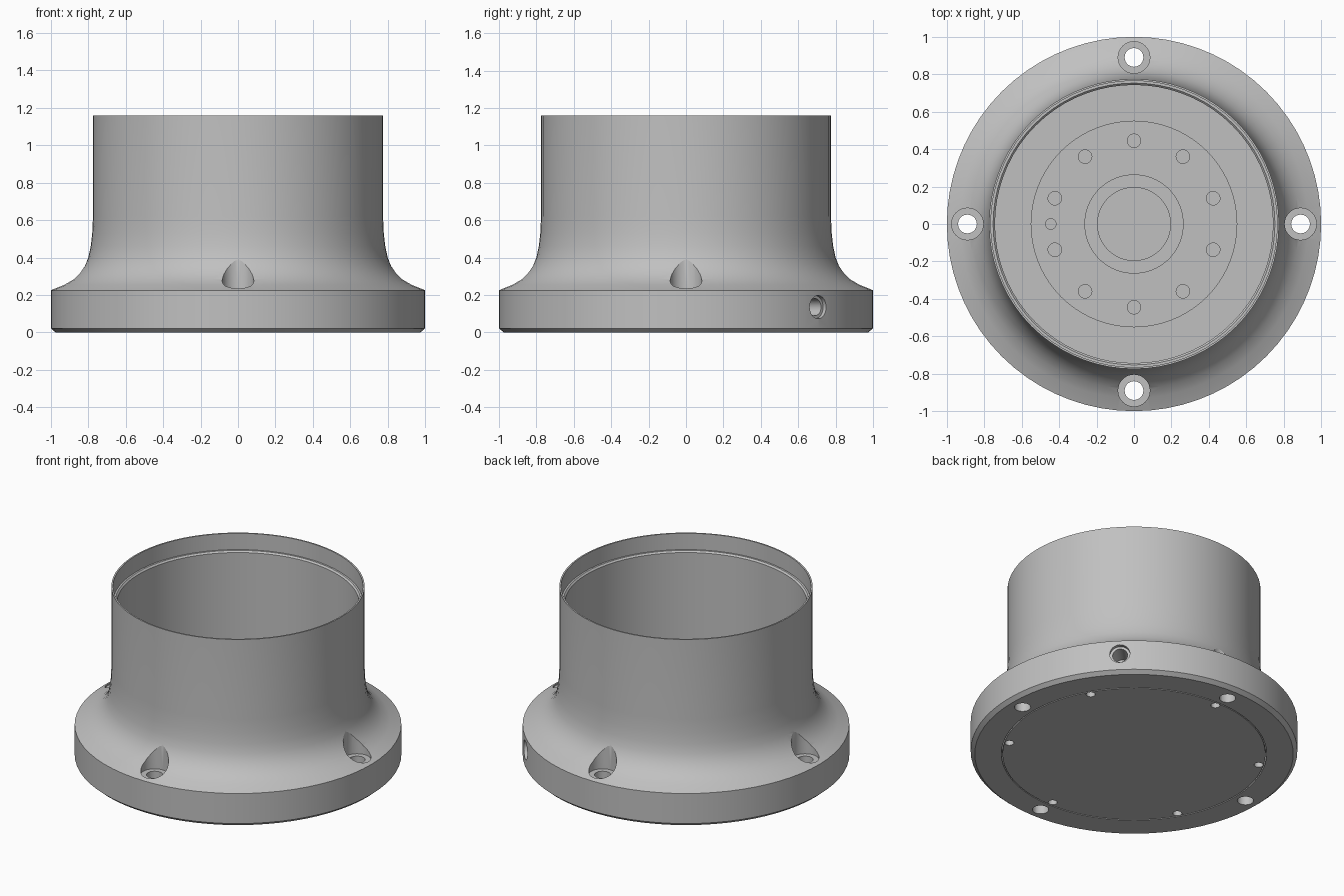
import bpy, bmesh, math
from mathutils import Matrix, Vector

cube = bpy.data.objects.get("Cube")
if cube:
    bpy.data.objects.remove(cube, do_unlink=True)

SEGMENTS = 72

metal = bpy.data.materials.new("light grey metal")
metal.use_nodes = True
GREY = (0.53, 0.53, 0.53, 1)
metal.diffuse_color = GREY
metal.node_tree.nodes["Principled BSDF"].inputs["Base Color"].default_value = GREY


def add_object(name, bm):
    mesh = bpy.data.meshes.new(name)
    bm.to_mesh(mesh)
    bm.free()
    mesh.materials.append(metal)
    obj = bpy.data.objects.new(name, mesh)
    bpy.context.collection.objects.link(obj)
    return obj


def lathe(name, profile):
    """Turn a closed (radius, height) outline about the z axis."""
    bm = bmesh.new()
    verts = [bm.verts.new((r, 0, z)) for r, z in profile]
    edges = [bm.edges.new((a, b)) for a, b in zip(verts, verts[1:] + verts[:1])]
    bmesh.ops.spin(bm, geom=verts + edges, cent=(0, 0, 0), axis=(0, 0, 1),
                   angle=2 * math.pi, steps=SEGMENTS)
    bmesh.ops.remove_doubles(bm, verts=bm.verts, dist=1e-4)
    bmesh.ops.dissolve_degenerate(bm, dist=1e-5, edges=bm.edges)
    loose = [e for e in bm.edges if not e.link_faces]
    bmesh.ops.delete(bm, geom=loose, context="EDGES")
    inner = [f for f in bm.faces if f.calc_area() < 1e-9]
    bmesh.ops.delete(bm, geom=inner, context="FACES")
    bmesh.ops.recalc_face_normals(bm, faces=bm.faces)
    return add_object(name, bm)


def drill(bm, start, end, radius):
    """Add a cylinder between two points to a cutter mesh."""
    start, end = Vector(start), Vector(end)
    turn = (end - start).to_track_quat("Z", "Y").to_matrix().to_4x4()
    bmesh.ops.create_cone(bm, cap_ends=True, segments=32, radius1=radius,
                          radius2=radius, depth=(end - start).length,
                          matrix=Matrix.Translation((start + end) / 2) @ turn)


def ring(count, radius, first=0):
    for i in range(count):
        a = math.radians(first) + i * 2 * math.pi / count
        yield radius * math.cos(a), radius * math.sin(a)


def cut(obj, *holes):
    """Subtract groups of holes, one boolean for each group."""
    for group in holes:
        bm = bmesh.new()
        for start, end, radius in group:
            drill(bm, start, end, radius)
        cutter = add_object("hole_cutter", bm)
        cutter.hide_render = True
        mod = obj.modifiers.new("holes", "BOOLEAN")
        mod.operation = "DIFFERENCE"
        mod.solver = "EXACT"
        mod.object = cutter
        bpy.context.view_layer.objects.active = obj
        bpy.ops.object.modifier_apply(modifier=mod.name)
        bpy.data.objects.remove(cutter, do_unlink=True)


# Housing: chamfered flange, flared neck, thin stepped rim
flare = [(0.93, 0.255), (0.88, 0.285), (0.845, 0.32), (0.82, 0.355),
         (0.80, 0.40), (0.787, 0.46), (0.779, 0.53)]
housing = lathe("housing", [
    (0.812, 0), (0.975, 0), (1, 0.022), (1, 0.225), *flare,
    (0.775, 0.62), (0.775, 1.16), (0.765, 1.16), (0.765, 1.05),
    (0.753, 1.05), (0.743, 1.04), (0.743, 0.06), (0.812, 0.06)])

# Gear unit: floor inside the housing with stepped rotor and hub bore
gear_unit = lathe("gear_unit", [
    (0, 0.06), (0.743, 0.06), (0.743, 0.29), (0.552, 0.29), (0.552, 0.30),
    (0.265, 0.30), (0.265, 0.31), (0.195, 0.31), (0.195, 0.12), (0, 0.12)])

# Bottom cover: flush plate set in the underside
cover = lathe("bottom_cover", [(0, 0), (0.805, 0), (0.805, 0.055), (0, 0.055)])

# Mounting holes, counterbores, cover screw holes and side port
bolts = list(ring(4, 0.89))
through = [((x, y, -0.1), (x, y, 0.6), 0.05) for x, y in bolts]
counterbores = [((x, y, 0.226), (x, y, 0.6), 0.085) for x, y in bolts]
screws = [((x, y, -0.1), (x, y, 0.13), 0.028) for x, y in ring(6, 0.775, 30)]
out = Vector((1, 1, 0)).normalized()
up = Vector((0, 0, 0.135))
port = [(out * 0.84 + up, out * 1.1 + up, 0.046)]
port_rim = [(out * 0.975 + up, out * 1.1 + up, 0.062)]
cut(housing, through, counterbores, screws, port, port_rim)
cut(cover, screws)

# Rotor bolt circle and the single locating hole
rotor = [((x, y, 0.2), (x, y, 0.5), 0.036) for x, y in ring(10, 0.445, 90)]
pin = [((-0.445, 0, 0.2), (-0.445, 0, 0.5), 0.028)]
cut(gear_unit, rotor, pin)

# Smooth curved walls, sharp edges
for obj in (housing, gear_unit, cover):
    bpy.ops.object.select_all(action="DESELECT")
    obj.select_set(True)
    bpy.context.view_layer.objects.active = obj
    bpy.ops.object.shade_smooth_by_angle(angle=math.radians(25))
